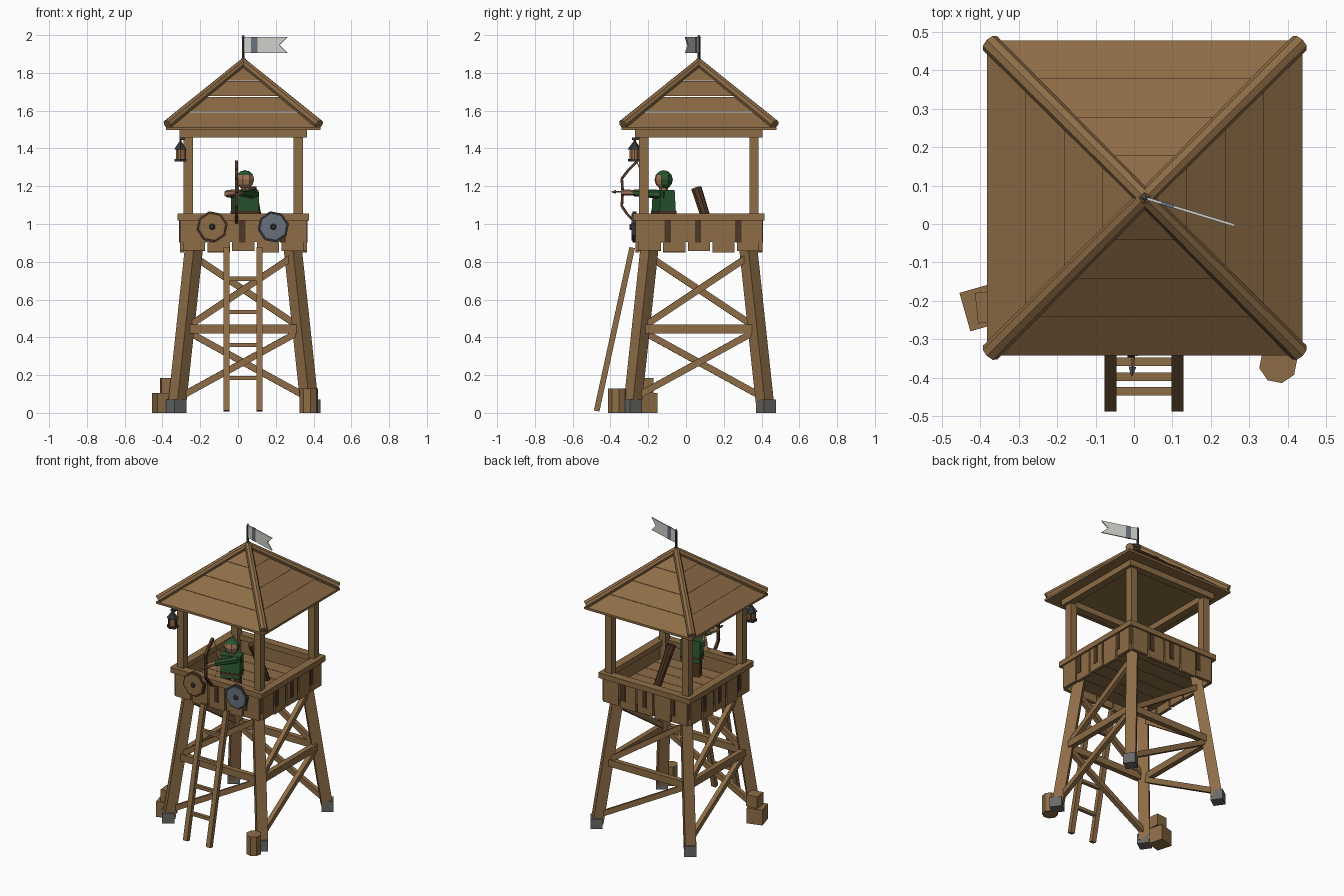
import bpy, bmesh, math
from mathutils import Vector, Matrix

if "Cube" in bpy.data.objects:
    bpy.data.objects.remove(bpy.data.objects["Cube"])

CX, CY = 0.028, 0.068          # tower axis


def mat(name, r, g, b):
    m = bpy.data.materials.new(name)
    m.diffuse_color = (r, g, b, 1)
    m.use_nodes = True
    m.node_tree.nodes["Principled BSDF"].inputs["Base Color"].default_value = m.diffuse_color
    return m


WOOD = mat("wood", 0.27, 0.152, 0.062)
DARK = mat("dark_wood", 0.075, 0.038, 0.018)
STONE = mat("stone", 0.14, 0.14, 0.135)
IRON = mat("iron", 0.035, 0.037, 0.042)
SLATE = mat("slate", 0.14, 0.165, 0.20)
GREEN = mat("green_cloth", 0.022, 0.095, 0.028)
SKIN = mat("skin", 0.36, 0.18, 0.10)
WHITE = mat("pale_cloth", 0.62, 0.62, 0.59)
AMBER = mat("lantern_glow", 0.33, 0.15, 0.06)


def finish(name, bm, *mats):
    bmesh.ops.recalc_face_normals(bm, faces=bm.faces)
    me = bpy.data.meshes.new(name)
    bm.to_mesh(me)
    bm.free()
    for m in mats:
        me.materials.append(m)
    ob = bpy.data.objects.new(name, me)
    bpy.context.collection.objects.link(ob)
    return ob


def box(name, c, s, m, rz=0, xf=Matrix()):
    bm = bmesh.new()
    bmesh.ops.create_cube(bm, size=1, matrix=xf @ Matrix.Translation(c)
                          @ Matrix.Rotation(rz, 4, 'Z') @ Matrix.Diagonal((*s, 1)))
    return finish(name, bm, m)


def along(a, b):
    a, b = Vector(a), Vector(b)
    q = (b - a).to_track_quat('Z', 'Y').to_matrix().to_4x4()
    return Matrix.Translation((a + b) / 2) @ q, (b - a).length


def beam(name, a, b, w, d, m, xf=Matrix()):
    M, n = along(a, b)
    bm = bmesh.new()
    bmesh.ops.create_cube(bm, size=1, matrix=xf @ M @ Matrix.Diagonal((w, d, n, 1)))
    return finish(name, bm, m)


def rod(name, a, b, r1, r2, n, m, turn=0, xf=Matrix()):
    M, length = along(a, b)
    bm = bmesh.new()
    bmesh.ops.create_cone(bm, cap_ends=True, segments=n, radius1=r1, radius2=r2, depth=length,
                          matrix=xf @ M @ Matrix.Rotation(turn, 4, 'Z'))
    return finish(name, bm, m)


def frustum(name, c, h1, h2, z1, z2, m):
    k = math.sqrt(2)
    return rod(name, (*c, z1), (*c, z2), h1 * k, h2 * k, 4, m, math.pi / 4)


# four matching sides, built around the tower axis (front side faces -y)
for k in range(4):
    X = Matrix.Translation((CX, CY, 0)) @ Matrix.Rotation(k * math.pi / 2, 4, 'Z')
    # leg, foot and upper post
    beam("leg", (-.352, -.352, .03), (-.258, -.258, .905), .068, .068, WOOD, X)
    box("foot_stone", (-.355, -.355, .035), (.077, .077, .07), STONE, math.radians(35), X)
    box("roof_post", (-.292, -.292, 1.18), (.05, .05, .57), WOOD, 0, X)
    # bracing
    beam("cross_beam", (-.283, -.312, .445), (.283, -.312, .445), .035, .047, WOOD, X)
    beam("lower_brace", (-.325, -.338, .09), (.295, -.308, .43), .03, .035, WOOD, X)
    beam("upper_brace", (-.29, -.305, .46), (.25, -.272, .82), .03, .035, WOOD, X)
    # parapet
    box("parapet_board", (0, -.318, .965), (.65, .022, .12), WOOD, 0, X)
    for i in range(5):
        zb = (.86, .852, .856, .85, .858)[i]
        box("parapet_plank", (-.26 + .13 * i, -.325, (zb + 1.02) / 2), (.117, .022, 1.02 - zb), WOOD, 0, X)
    for x in (-.165, -.005, .21):
        box("batten", (x, -.333, .96), (.033, .014, .115), DARK, 0, X)
    box("parapet_rail", (0, -.32, 1.037), (.69, .056, .036), WOOD, 0, X)
    # roof edge beam and hip log
    box("eave_beam", (0, -.312, 1.48), (.67, .05, .045), WOOD, 0, X)
    rod("hip_log", (-.402, -.402, 1.527), (0, 0, 1.855), .026, .022, 8, WOOD, 0, X)

# floor planks
for i in range(6):
    box("floor_plank", (CX, CY - .265 + .106 * i, .915), (.63, .103, .022), WOOD)

# stepped plank roof
frustum("roof_eave", (CX, CY), .41, .41, 1.497, 1.512, WOOD)
for i in range(4):
    h, z = .41 - .1 * i, 1.512 + .083 * i
    frustum("roof_tier", (CX, CY), h, max(h - .105, .004), z, z + .078, WOOD)
rod("roof_cap", (CX, CY, 1.83), (CX, CY, 1.875), .03, .012, 8, WOOD)

# flagpole and swallowtail flag
rod("flagpole", (CX, CY, 1.85), (CX, CY, 1.99), .008, .008, 6, IRON)
rod("pole_tip", (CX, CY, 1.985), (CX, CY, 2.0), .011, .003, 4, STONE)
F = Matrix.Translation((CX, CY, 0)) @ Matrix.Rotation(math.radians(-17), 4, 'Z')


def flag_piece(name, pts, thick, m):
    bm = bmesh.new()
    f = bm.faces.new([bm.verts.new((x, -thick / 2, z)) for x, z in pts])
    r = bmesh.ops.extrude_face_region(bm, geom=[f])
    bmesh.ops.translate(bm, vec=(0, thick, 0), verts=[v for v in r["geom"] if isinstance(v, bmesh.types.BMVert)])
    bm.transform(F)
    finish(name, bm, m)


flag_piece("flag", [(.005, 1.905), (.245, 1.905), (.2, 1.947), (.245, 1.99), (.005, 1.99)], .007, WHITE)
flag_piece("flag_stripe", [(.045, 1.904), (.08, 1.904), (.08, 1.991), (.045, 1.991)], .009, SLATE)

# ladder
for x in (-.061, .113):
    beam("ladder_rail", (x, -.473, .01), (x, -.285, .875), .032, .03, WOOD)
for z in (.185, .36, .535, .71):
    y = -.475 + .217 * z
    box("ladder_rung", (.026, y, z), (.16, .022, .022), WOOD)

# round shields on the front parapet
for x, face in ((-.137, WOOD), (.187, SLATE)):
    rod("shield_rim", (x, -.262, .985), (x, -.283, .985), .084, .084, 8, DARK if face is WOOD else IRON, .2)
    rod("shield_face", (x, -.275, .985), (x, -.289, .985), .076, .072, 8, face, .2)
    rod("shield_boss", (x, -.285, .985), (x, -.3, .985), .019, .012, 6, IRON)

# barrel and crates at the base
rod("barrel", (.375, -.365, 0), (.375, -.365, .13), .05, .05, 8, WOOD, .2)
box("large_crate", (-.39, -.215, .0525), (.104, .104, .105), WOOD, math.radians(16))
box("small_crate", (-.37, -.215, .145), (.08, .08, .08), WOOD, math.radians(6))

# hanging lantern
LX, LY = -.305, -.272
box("lantern_bracket", (LX + .01, LY + .02, 1.452), (.03, .07, .014), IRON)
rod("lantern_hook", (LX, LY, 1.43), (LX, LY, 1.455), .006, .006, 6, IRON)
rod("lantern_roof", (LX, LY, 1.395), (LX, LY, 1.435), .038, .008, 6, IRON)
rod("lantern_body", (LX, LY, 1.343), (LX, LY, 1.397), .027, .027, 6, AMBER)
rod("lantern_base", (LX, LY, 1.33), (LX, LY, 1.345), .036, .036, 6, IRON)
for k in range(3):
    a = k * math.tau / 3
    box("lantern_bar", (LX + .027 * math.cos(a), LY + .027 * math.sin(a), 1.37), (.006, .006, .055), IRON)

# leaning quiver on the floor
rod("quiver", (.12, .14, .926), (.07, .055, 1.19), .024, .029, 8, DARK)

# archer: legs, tunic, arms
AX, AY = .037, -.118
for s in (-1, 1):
    box("archer_leg", (AX + .032 * s, AY + .012 * s, .985), (.045, .05, .13), DARK, .35)
M = Matrix.Translation((AX, AY, 1.105)) @ Matrix.Rotation(.35, 4, 'Z')
bm = bmesh.new()
bmesh.ops.create_cube(bm, size=1, matrix=Matrix.Diagonal((.125, .095, .15, 1)))
for v in bm.verts:
    if v.co.z > 0:
        v.co.y *= .82
bm.transform(M)
finish("archer_tunic", bm, GREEN)
box("archer_belt", (AX, AY, 1.06), (.129, .099, .015), DARK, .35)
rod("bow_arm", (.093, -.11, 1.155), (.01, -.275, 1.165), .024, .018, 6, GREEN)
rod("bow_hand", (.012, -.27, 1.165), (-.006, -.34, 1.167), .015, .017, 6, SKIN)
rod("draw_upper_arm", (-.005, -.12, 1.16), (-.055, -.13, 1.16), .024, .02, 6, GREEN)
rod("draw_forearm", (-.058, -.12, 1.16), (.0, -.195, 1.168), .02, .015, 6, SKIN)
rod("archer_neck", (AX, AY, 1.17), (AX, AY, 1.2), .024, .024, 6, SKIN)

# head with hood; the front lower faces are skin
bm = bmesh.new()
bmesh.ops.create_uvsphere(bm, u_segments=8, v_segments=6, radius=.05)
for f in bm.faces:
    c = f.calc_center_median()
    f.material_index = int(c.y < -.012 and c.z < .025)
bm.transform(Matrix.Translation((AX, AY, 1.235)) @ Matrix.Rotation(-.25, 4, 'Z'))
finish("archer_head", bm, GREEN, SKIN)

# bow, string and arrow
bow = [(-.26, 1.33), (-.305, 1.285), (-.34, 1.24), (-.335, 1.17), (-.34, 1.095), (-.31, 1.05), (-.265, 1.008)]
for (y1, z1), (y2, z2) in zip(bow, bow[1:]):
    beam("bow_limb", (-.008, y1, z1), (-.008, y2, z2), .018, .014, DARK)
for y, z in (bow[0], bow[-1]):
    rod("bow_string", (-.008, y, z), (.004, -.195, 1.168), .0025, .0025, 4, WHITE)
rod("arrow_shaft", (.006, -.19, 1.17), (-.004, -.375, 1.17), .005, .005, 5, WOOD)
rod("arrow_tip", (-.004, -.372, 1.17), (-.006, -.397, 1.17), .01, .001, 4, STONE)
